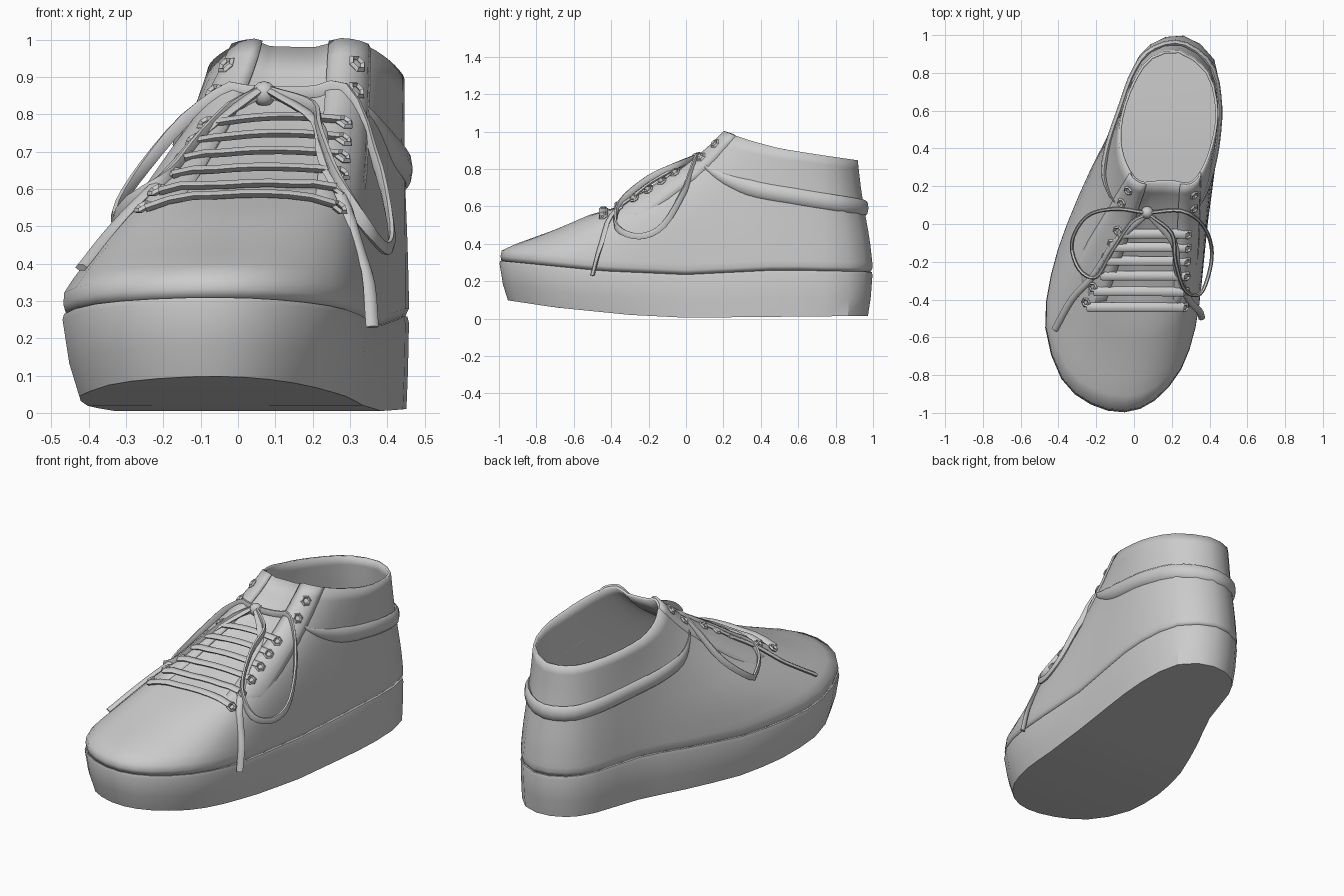
import bpy, bmesh, math
from mathutils import Vector
from mathutils.bvhtree import BVHTree

cube = bpy.data.objects.get("Cube")
if cube:
    bpy.data.objects.remove(cube, do_unlink=True)

grey = bpy.data.materials.new("plain_grey")
grey.use_nodes = True
grey.diffuse_color = (0.6, 0.6, 0.6, 1)
grey.node_tree.nodes["Principled BSDF"].inputs["Base Color"].default_value = (0.6, 0.6, 0.6, 1)

# Outlines of the sole and the collar, matched point by point from the toe round by the left side
SOLE = [(-.05, -.997), (.11, -.935), (.25, -.77), (.325, -.55), (.36, -.3), (.39, 0), (.43, .3),
        (.458, .6), (.425, .87), (.26, .997), (.085, .95), (-.015, .81), (-.1, .55), (-.225, .3),
        (-.355, 0), (-.44, -.27), (-.47, -.55), (-.385, -.82), (-.23, -.955)]
COLLAR = [(.14, .22), (.21, .22), (.29, .21), (.345, .25), (.39, .33), (.42, .42), (.442, .53),
          (.44, .655), (.39, .81), (.24, .918), (.09, .885), (.005, .775), (-.055, .63), (-.08, .5),
          (-.075, .4), (-.05, .32), (-.01, .25), (.04, .215), (.085, .215)]
N = len(SOLE)
BACK = N / 2


def table(keys, values, t):
    for k in range(len(keys) - 1):
        if t <= keys[k + 1]:
            f = (t - keys[k]) / (keys[k + 1] - keys[k])
            return values[k] + (values[k + 1] - values[k]) * f
    return values[-1]


def clamp(x):
    return max(0, min(1, x))


def spline(p0, p1, p2, p3, t):
    return 0.5 * (2 * p1 + (p2 - p0) * t + (2 * p0 - 5 * p1 + 4 * p2 - p3) * t * t
                  + (3 * p1 - p0 - 3 * p2 + p3) * t ** 3)


def around(outline, a):
    k = math.floor(a)
    return spline(*[Vector(outline[(k + i) % N]) for i in (-1, 0, 1, 2)], a - k)


def sole_top(y):
    return table([-1, -.45, 0, .5, 1], [.31, .255, .235, .26, .25], y)


def sole_bottom(y):
    return table([-1, -.7, -.3, 0, 1], [.105, .06, .02, .005, .015], y)


def collar_top(y):
    return table([.2, .35, .5, .7, .93], [1, .95, .91, .878, .845], y)


# Upper surface: a runs round the shoe, u climbs from the sole to the collar
STEPS = [0, .08, .13, .24, .36, .52, .72, .86, 1]
FRONT = [0, .01, .07, .24, .4, .6, .81, .92, 1]
SIDE = [0, .01, .05, .14, .28, .5, .75, .88, 1]


def surface(a, u):
    p, q = around(SOLE, a), around(COLLAR, a)
    d = min(a % N, N - a % N)
    w = clamp(((4 if a % N < BACK else 5) - d) / 4)
    h = w * table(STEPS, FRONT, u) + (1 - w) * table(STEPS, SIDE, u)
    xy = p.lerp(q, h)
    z0 = sole_top(p.y)
    z = z0 + (collar_top(q.y) - z0) * u
    # The tongue lies a little below the flaps
    z -= .025 * clamp((1.7 - d) / .6) * clamp((u - .36) / .1) * clamp((1.05 - u) / .1)
    return Vector((xy.x, xy.y, z))


def normal(a, u):
    da = surface(a + .05, u) - surface(a - .05, u)
    du = surface(a, u + .01) - surface(a, u - .01) if u < .98 else surface(a, .98) - surface(a, .95)
    return da.cross(du).normalized()


def make(name, verts, faces, angle=40):
    mesh = bpy.data.meshes.new(name)
    mesh.from_pydata([tuple(v) for v in verts], [], faces)
    mesh.materials.append(grey)
    bm = bmesh.new()
    bm.from_mesh(mesh)
    if name != "upper" and "flap" not in name:
        bmesh.ops.recalc_face_normals(bm, faces=bm.faces)
    bm.to_mesh(mesh)
    bm.free()
    obj = bpy.data.objects.new(name, mesh)
    bpy.context.collection.objects.link(obj)
    smooth(obj, angle)
    return obj


def smooth(obj, angle):
    bpy.ops.object.select_all(action='DESELECT')
    obj.select_set(True)
    bpy.context.view_layer.objects.active = obj
    bpy.ops.object.shade_smooth_by_angle(angle=math.radians(angle))


def quads(rows, cols, closed):
    return [(i * cols + j, i * cols + (j + 1) % cols, (i + 1) * cols + (j + 1) % cols, (i + 1) * cols + j)
            for i in range(rows - 1) for j in range(cols if closed else cols - 1)]


def thicken(obj, amount):
    mod = obj.modifiers.new("thickness", 'SOLIDIFY')
    mod.thickness, mod.offset = amount, -1


# Sole: stacked rings closed by lengthwise strips, the top one doubling as insole
ring = [k / 2 for k in range(2 * N)]
R = len(ring)
levels = [(.045, 0), (.018, .4), (0, .93), (.004, 1), (.03, 1)]
verts = []
for inset, f in levels:
    for a in ring:
        p = around(SOLE, a)
        t = around(SOLE, a + .1) - around(SOLE, a - .1)
        # The wall leans in at the toe, less at the heel and hardly at all on the left side
        lean = 1 - .45 * clamp((p.y + .4) / .4) - .4 * clamp((p.x - .28) / .1)
        p = p - Vector((t.y, -t.x)).normalized() * inset * (1 if f == 1 else lean)
        lo, hi = sole_bottom(p.y), sole_top(p.y)
        verts.append((p.x, p.y, lo + (hi - lo) * f))
faces = quads(len(levels), R, True)
for base in (0, (len(levels) - 1) * R):
    for j in range(R // 2):
        strip = [j, j + 1, R - j - 1, (R - j) % R]
        faces.append([base + k for k in dict.fromkeys(strip)])
make("sole", verts, faces, 30)

# Upper: one thin open shell, tucked in where it meets the sole
us = [0, .035, .08, .13, .18, .24, .3, .36, .44, .52, .6, .68, .76, .84, .92, 1]
verts = [surface(a, u) - normal(a, max(u, .02)) * (.01 if u == 0 else 0) for u in us for a in ring]
faces = quads(len(us), R, True)
thicken(make("upper", verts, faces, 60), .014)
tree = BVHTree.FromPolygons(verts, faces)

# Eyelet flaps either side of the tongue, fading into the upper below and outside
for side, a0, a1 in (("left", 1.45, 3.3), ("right", N - 3.4, N - 1.5)):
    rows, cols = 12, 6
    verts = []
    for i in range(rows):
        for j in range(cols):
            a = a0 + (a1 - a0) * j / (cols - 1)
            u = .36 + .64 * i / (rows - 1)
            edge = j == (cols - 1 if side == "left" else 0)
            verts.append(surface(a, u) + normal(a, u) * (-.003 if edge else .013 * clamp((u - .36) * 5) - .003))
    thicken(make(side + "_eyelet_flap", verts, quads(rows, cols, False), 60), .011)


# Ribbons: an oval section swept along a path
def sweep(name, pts, half_side, half_up, taper=False, sides=6):
    verts, n = [], len(pts)
    for i, p in enumerate(pts):
        t = (pts[min(i + 1, n - 1)] - pts[max(i - 1, 0)]).normalized()
        s = t.cross(Vector((0, 0, 1))).normalized()
        up = s.cross(t)
        k = min(1, .15 + 5 * min(i, n - 1 - i) / n) if taper else 1
        for j in range(sides):
            c = math.tau * j / sides
            verts.append(p + (s * math.cos(c) * half_side + up * math.sin(c) * half_up) * k)
    faces = quads(n, sides, True)
    faces += [list(range(sides)), list(range((n - 1) * sides, n * sides))]
    return make(name, verts, faces, 50)


def rest(p, lift):
    hit = tree.ray_cast(Vector((p.x, p.y, 2)), Vector((0, 0, -1)))[0]
    if hit:
        p.z = max(p.z, hit.z + lift)
    return p


def drape(path):
    pts = [Vector(p) for p in path]
    pts = [2 * pts[0] - pts[1]] + pts + [2 * pts[-1] - pts[-2]]
    out = []
    for k in range(1, len(pts) - 2):
        out += [spline(*pts[k - 1:k + 3], i / 4) for i in range(4)]
    return [rest(p, .016) for p in out + [pts[-2]]]


# Padded roll round the ankle
roll = []
for k in range(41):
    a = 3 + (N - 6) * k / 40
    u = .57 + .2 * (abs(a - BACK) / 6.5) ** 1.5
    roll.append(surface(a, u) + normal(a, u) * .002)
sweep("ankle_roll", roll, .018, .042, taper=True, sides=8)

# Lace rows across the tongue
LEFT, RIGHT = 1.9, N - 2.1
row_us = [.36 + .064 * i for i in range(6)]
for i, u in enumerate(row_us):
    start = surface(RIGHT, u - .008) + normal(RIGHT, u) * .012
    end = surface(LEFT, u + .008) + normal(LEFT, u) * .012
    pts = [rest(start.lerp(end, k / 8) + Vector((0, 0, .015 * math.sin(math.pi * k / 8))), .012)
           for k in range(9)]
    sweep("lace_row_%d" % (i + 1), pts, .025, .013)

# Eyelets at the row ends, and two more up each collar flap
for side, low, high in (("left", LEFT + .1, 2.4), ("right", RIGHT - .1, N - 2.7)):
    spots = [(low, u) for u in row_us] + [(high, .81), (high, .91)]
    for i, (a, u) in enumerate(spots):
        n = normal(a, u)
        bpy.ops.mesh.primitive_torus_add(
            major_segments=6, minor_segments=4, major_radius=.021, minor_radius=.008,
            location=surface(a, u) + n * .012, rotation=n.to_track_quat('Z', 'Y').to_euler())
        eyelet = bpy.context.object
        eyelet.name = "%s_eyelet_%d" % (side, i + 1)
        eyelet.data.materials.append(grey)

# Bow: knot, two standing loops and two tails
bpy.ops.mesh.primitive_uv_sphere_add(segments=10, ring_count=6, radius=.034, location=(.07, .06, .855))
knot = bpy.context.object
knot.name = "bow_knot"
knot.data.materials.append(grey)
smooth(knot, 60)
left_loop = [(.08, .06, .86), (.25, .07, .84), (.36, 0, .7), (.41, -.12, .5), (.4, -.25, .44),
             (.35, -.37, .49), (.27, -.35, .62), (.22, -.2, .75), (.2, -.05, .82), (.08, .05, .86)]
right_loop = [(.06, .06, .86), (-.1, .08, .82), (-.25, .04, .66), (-.33, -.1, .53), (-.29, -.24, .49),
              (-.2, -.28, .56), (-.12, -.15, .68), (-.02, 0, .81), (.06, .05, .86)]
left_tail = [(.09, .04, .86), (.21, -.1, .78), (.23, -.25, .68), (.29, -.4, .52),
             (.345, -.46, .38), (.36, -.5, .23)]
right_tail = [(.05, .04, .86), (-.1, -.1, .74), (-.22, -.28, .58), (-.33, -.4, .46), (-.42, -.56, .36)]
sweep("left_bow_loop", drape(left_loop), .01, .019)
sweep("right_bow_loop", drape(right_loop), .01, .019)
sweep("left_bow_tail", drape(left_tail), .018, .01)
sweep("right_bow_tail", drape(right_tail), .018, .01)
